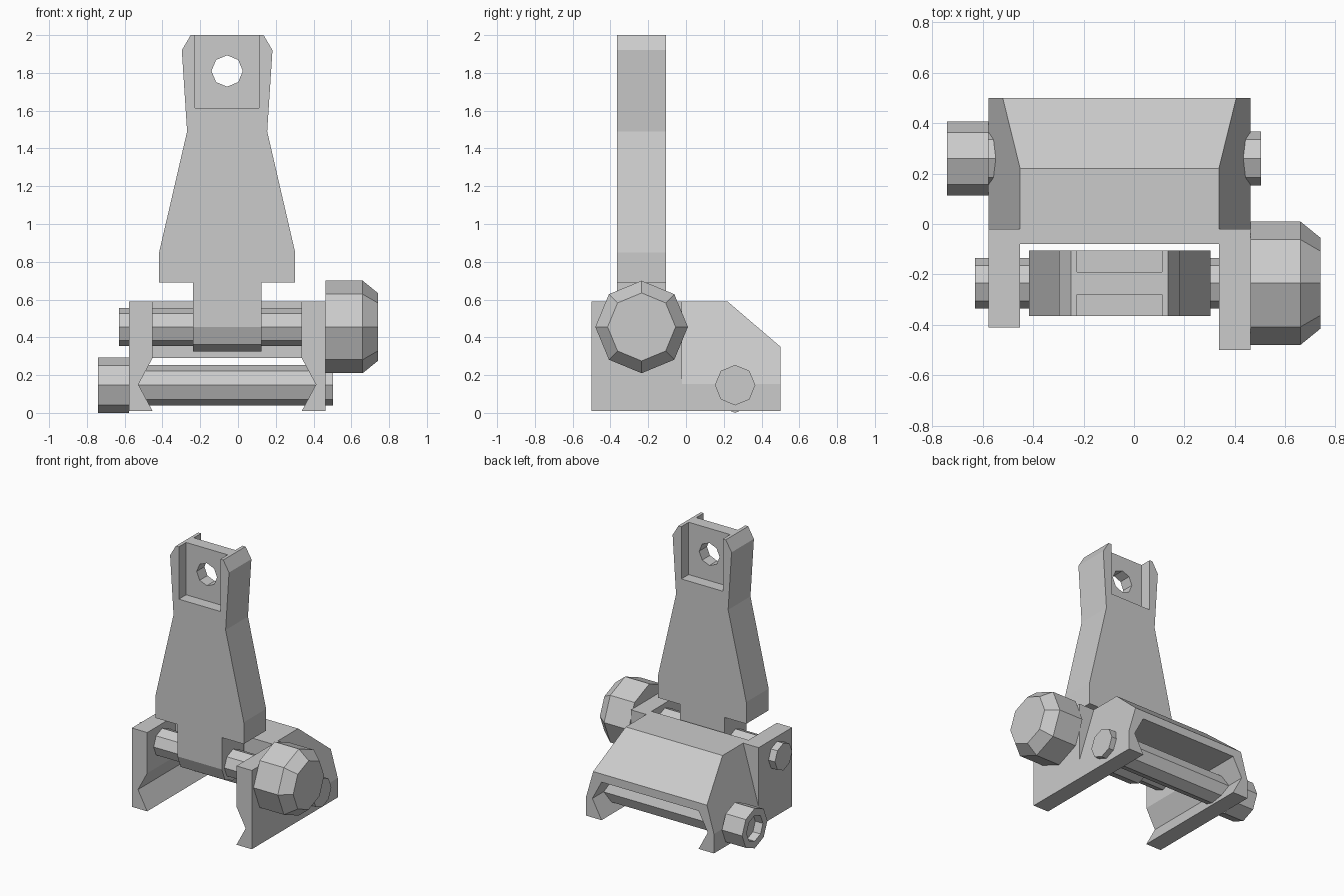
import bpy, bmesh
from math import sin, cos, pi
from mathutils import Vector

if "Cube" in bpy.data.objects:
    bpy.data.objects.remove(bpy.data.objects["Cube"], do_unlink=True)

grey = bpy.data.materials.new("neutral grey")
grey.use_nodes = True
colour = (0.6, 0.6, 0.6, 1)
grey.diffuse_color = colour
grey.node_tree.nodes["Principled BSDF"].inputs["Base Color"].default_value = colour

MID = -0.0575          # middle of the base and the sight leaf
PIN_Y, PIN_Z = -0.235, 0.455
BOLT_Y, BOLT_Z = 0.26, 0.147


def finish(name, bm):
    bmesh.ops.recalc_face_normals(bm, faces=bm.faces)
    mesh = bpy.data.meshes.new(name)
    bm.to_mesh(mesh)
    bm.free()
    mesh.materials.append(grey)
    obj = bpy.data.objects.new(name, mesh)
    bpy.context.scene.collection.objects.link(obj)
    return obj


def prism(name, outline, axis, start, end):
    """Extrude an outline along x (outline is y,z) or along y (outline is x,z)."""
    bm = bmesh.new()
    if axis == "x":
        points, step = [(start, a, b) for a, b in outline], (end - start, 0, 0)
    else:
        points, step = [(a, start, b) for a, b in outline], (0, end - start, 0)
    face = bm.faces.new([bm.verts.new(p) for p in points])
    grown = bmesh.ops.extrude_face_region(bm, geom=[face], use_keep_orig=True)
    moved = [g for g in grown["geom"] if isinstance(g, bmesh.types.BMVert)]
    bmesh.ops.translate(bm, vec=Vector(step), verts=moved)
    return finish(name, bm)


def rectangle(a, b, c, d):
    return [(a, c), (b, c), (b, d), (a, d)]


def octagon(u, v, r):
    return [(u + r * cos(i * pi / 4), v + r * sin(i * pi / 4)) for i in range(8)]


def turned(name, profile, y, z):
    """Eight-sided turned part along x from (x, radius) steps, closed at both ends."""
    bm = bmesh.new()
    rings = [[bm.verts.new((x, a, b)) for a, b in octagon(y, z, r)] for x, r in profile]
    for one, two in zip(rings, rings[1:]):
        for i in range(8):
            j = (i + 1) % 8
            bm.faces.new((one[i], one[j], two[j], two[i]))
    bm.faces.new(rings[0])
    bm.faces.new(rings[-1])
    return finish(name, bm)


def carve(obj, cutters):
    for cutter in cutters:
        cutter.hide_render = True
        mod = obj.modifiers.new("cut", "BOOLEAN")
        mod.operation, mod.solver, mod.object = "DIFFERENCE", "EXACT", cutter
    bpy.context.view_layer.update()
    graph = bpy.context.evaluated_depsgraph_get()
    mesh = bpy.data.meshes.new_from_object(obj.evaluated_get(graph))
    obj.modifiers.clear()
    obj.data = mesh
    for cutter in cutters:
        bpy.data.objects.remove(cutter, do_unlink=True)


def mirrored(half):
    """Complete a half outline (offsets from the middle) to both sides."""
    return [(MID + x, z) for x, z in half] + [(MID - x, z) for x, z in reversed(half)]


# Base: rail clamp section, with fork gap, rear slope and leaning sides cut away
base = prism("base", mirrored([(0.395, 0.29), (0.47, 0.15), (0.395, 0.01),
                               (0.52, 0.01), (0.52, 0.59)]), "y", -0.5, 0.5)
cuts = [
    prism("fork_gap", rectangle(MID - 0.395, MID + 0.395, 0.2, 0.8), "y", -0.7, -0.08),
    prism("left_end_cut", rectangle(-0.8, -0.3, -0.2, 0.8), "y", -0.7, -0.41),
    prism("rear_slope", [(0.103, 0.69), (0.617, 0.25), (0.8, 0.8)], "x", -1, 1),
]
for s in (-1, 1):
    lean = [(0.5525, 0.04), (0.3625, 0.7), (0.7, 0.7), (0.7, 0.04)]
    cuts.append(prism("side_lean", [(MID + s * x, z) for x, z in lean], "y", -0.02, 0.7))
carve(base, cuts)

# Folding leaf: flared outline, front and rear pockets open at the top, aperture
leaf = prism("sight_leaf", mirrored([(0.36, 0.69), (0.36, 0.85), (0.212, 1.49),
                                     (0.24, 1.92), (0.193, 2.0)]), "y", -0.365, -0.105)
pocket = rectangle(MID - 0.169, MID + 0.169, 1.615, 2.2)
carve(leaf, [prism("front_pocket", pocket, "y", -0.5, -0.28),
             prism("rear_pocket", pocket, "y", -0.19, 0),
             prism("aperture", octagon(MID, 1.81, 0.083), "y", -0.6, 0.1)])

# Hinge tongue under the leaf, faceted around the pin
lower = octagon(PIN_Y, PIN_Z, 0.13)[4:] + [(PIN_Y + 0.13, PIN_Z)]
prism("hinge_tongue", lower + [(-0.105, 0.69), (-0.365, 0.69)],
      "x", MID - 0.181, MID + 0.181)

# Hinge pin and adjustment knob
turned("hinge_pin", [(-0.63, 0.1), (0.5, 0.1)], PIN_Y, PIN_Z)
turned("adjustment_knob", [(0.462, 0.245), (0.66, 0.245), (0.74, 0.18)], PIN_Y, PIN_Z)

# Clamp bolt with a socketed head
turned("clamp_bolt", [(-0.6, 0.107), (0.503, 0.107)], BOLT_Y, BOLT_Z)
turned("bolt_head", [(-0.578, 0.147), (-0.742, 0.147), (-0.742, 0.095), (-0.68, 0.095)],
       BOLT_Y, BOLT_Z)
